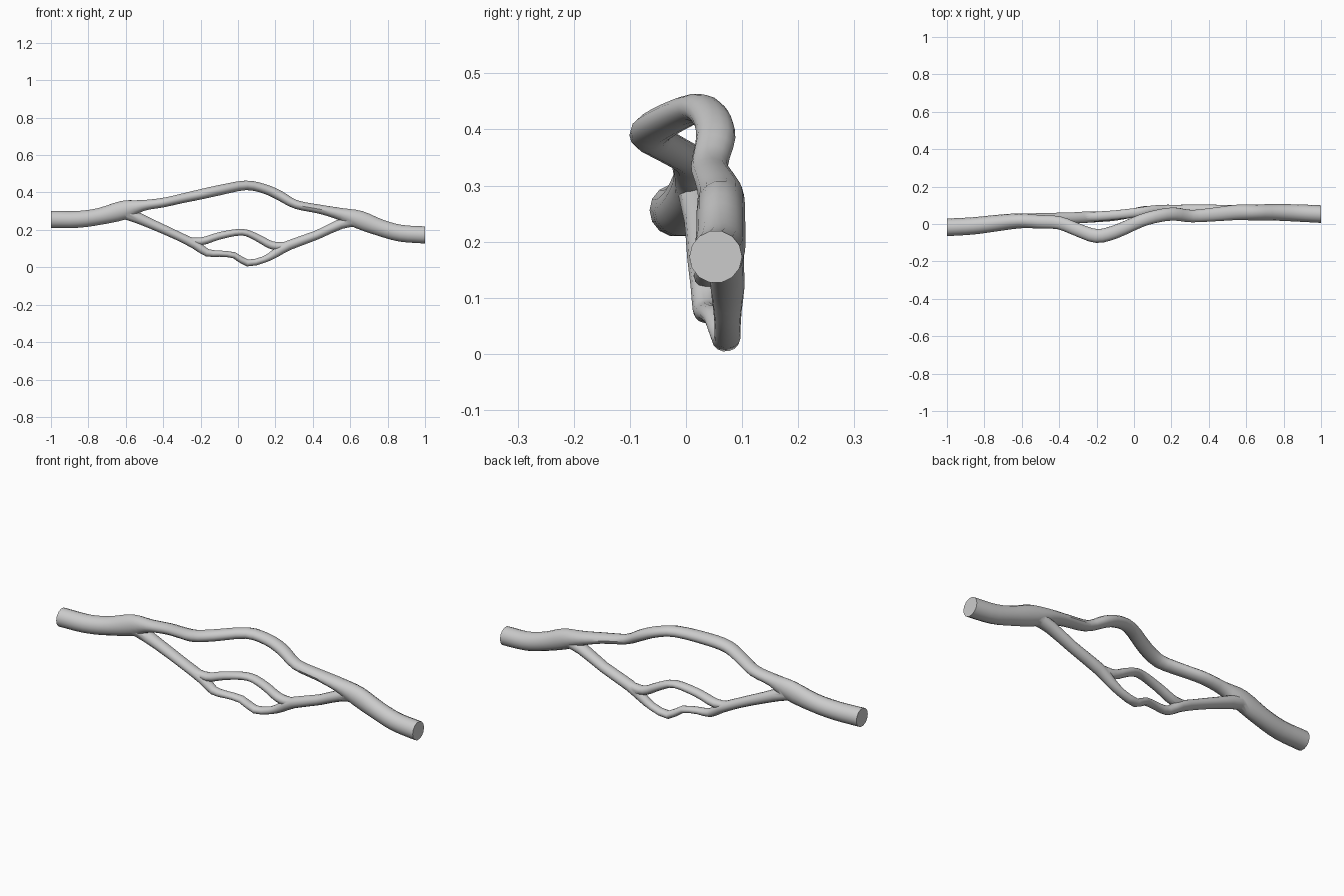
import bpy, bmesh, math
from mathutils import Vector

SIDES = 14


def smooth_path(pts, steps):
    """Catmull-Rom through (x, y, z, radius_y, radius_z) stations."""
    v = [Vector(p) for p in pts]
    v = [2 * v[0] - v[1]] + v + [2 * v[-1] - v[-2]]
    out = []
    for i in range(1, len(v) - 2):
        a, b, c, d = v[i - 1:i + 3]
        for s in range(steps):
            t = s / steps
            out.append(0.5 * (2 * b + (c - a) * t + (2 * a - 5 * b + 4 * c - d) * t * t
                              + (3 * b - a - 3 * c + d) * t ** 3))
    return out + [v[-2]]


def tube(name, pts, steps=3):
    """Sweep an elliptical section along the stations, with flat ends."""
    path = smooth_path(pts, steps)
    pos = [Vector(p[:3]) for p in path]
    bm = bmesh.new()
    rings = []
    for i, p in enumerate(path):
        tan = (pos[min(i + 1, len(pos) - 1)] - pos[max(i - 1, 0)]).normalized()
        if i in (0, len(pos) - 1):
            tan = Vector((1, 0, 0))
        side = Vector((0, 1, 0))
        side = (side - tan * side.dot(tan)).normalized()
        up = tan.cross(side)
        ring = []
        for k in range(SIDES):
            a = 2 * math.pi * k / SIDES
            ring.append(bm.verts.new(pos[i] + side * math.cos(a) * p[3] + up * math.sin(a) * p[4]))
        rings.append(ring)
    for r0, r1 in zip(rings, rings[1:]):
        for k in range(SIDES):
            n = (k + 1) % SIDES
            bm.faces.new((r0[k], r0[n], r1[n], r1[k]))
    bm.faces.new(rings[0])
    bm.faces.new(rings[-1])
    bmesh.ops.recalc_face_normals(bm, faces=bm.faces)
    me = bpy.data.meshes.new(name)
    bm.to_mesh(me)
    bm.free()
    ob = bpy.data.objects.new(name, me)
    bpy.context.collection.objects.link(ob)
    return ob


# trunk, running on as the upper branch and back into the trunk
vessel = tube("branching_vessel", [
    (-1.0, -.018, .256, .047, .047), (-.86, -.010, .256, .046, .046),
    (-.74, .004, .272, .044, .046), (-.61, .017, .306, .040, .052),
    (-.51, .012, .330, .036, .030), (-.40, .006, .346, .035, .026),
    (-.30, -.032, .368, .035, .026), (-.20, -.064, .390, .037, .028),
    (-.10, -.042, .412, .036, .028), (.04, .018, .438, .034, .026),
    (.14, .045, .420, .034, .026), (.22, .053, .385, .035, .027),
    (.31, .042, .336, .033, .024), (.44, .052, .310, .037, .025),
    (.55, .062, .284, .041, .034), (.65, .062, .254, .043, .050),
    (.76, .062, .212, .044, .046), (.87, .059, .182, .046, .046),
    (1.0, .053, .173, .047, .047)])

# lower branch, running on as the lowest small vessel
lower = tube("lower_branch", [
    (-.68, .016, .290, .024, .028), (-.59, .020, .284, .034, .032),
    (-.47, .028, .235, .031, .027), (-.33, .032, .172, .030, .024),
    (-.23, .038, .122, .030, .025), (-.165, .036, .078, .024, .021),
    (-.10, .040, .073, .022, .017), (-.02, .055, .064, .023, .017),
    (.05, .071, .023, .024, .019), (.14, .074, .042, .023, .018),
    (.20, .074, .075, .025, .024), (.27, .074, .117, .030, .027),
    (.42, .073, .172, .030, .025), (.55, .068, .232, .034, .028),
    (.64, .063, .250, .034, .034), (.72, .062, .230, .024, .028)], 2)

# upper small vessel of the inner loop
inner = tube("inner_branch", [
    (-.29, .035, .150, .020, .016), (-.20, .040, .138, .026, .021),
    (-.10, .048, .168, .025, .020), (.02, .062, .188, .025, .018),
    (.10, .074, .160, .025, .020), (.18, .077, .118, .026, .022),
    (.25, .075, .115, .025, .022), (.32, .074, .136, .018, .015)], 3)

# fuse the branches into one skin
for part in (lower, inner):
    mod = vessel.modifiers.new("fuse", 'BOOLEAN')
    mod.operation = 'UNION'
    mod.solver = 'EXACT'
    mod.object = part
    bpy.context.view_layer.objects.active = vessel
    bpy.ops.object.modifier_apply(modifier=mod.name)
    bpy.data.objects.remove(part)

vessel.select_set(True)
bpy.context.view_layer.objects.active = vessel
bpy.ops.object.shade_smooth_by_angle(angle=math.radians(35))
